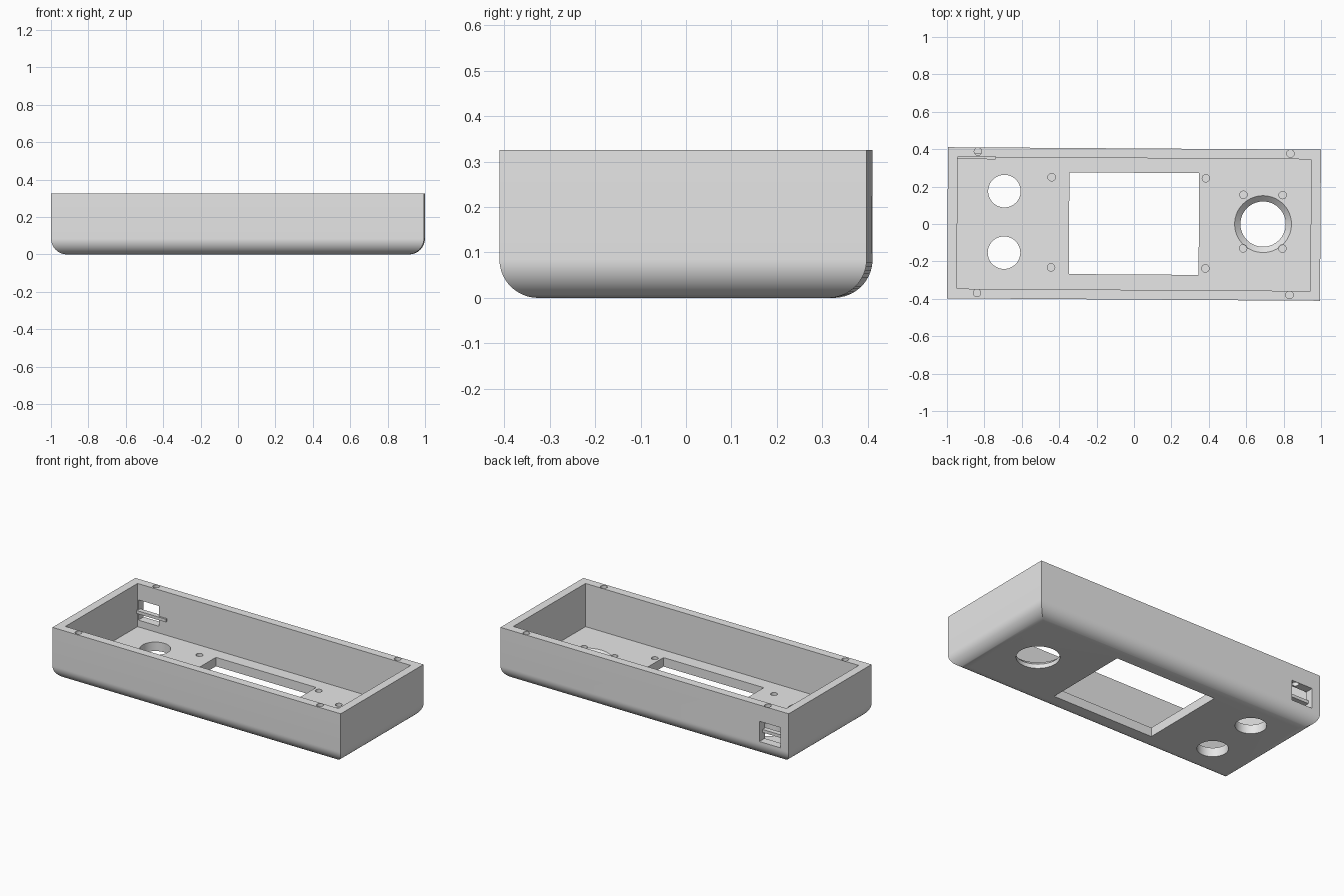
import bpy, bmesh, math

if "Cube" in bpy.data.objects:
    bpy.data.objects.remove(bpy.data.objects["Cube"], do_unlink=True)

HX, HY, TOP = 0.997, 0.404, 0.325      # outer half sizes and height
WALL, FLOOR, ROUND = 0.052, 0.056, 0.085
TILT = -0.0066                         # slight turn of the whole case

grey = bpy.data.materials.new("plain grey")
grey.use_nodes = True
grey.diffuse_color = (0.8, 0.8, 0.8, 1)
grey.node_tree.nodes["Principled BSDF"].inputs["Base Color"].default_value = (0.8, 0.8, 0.8, 1)


def make_object(name, bm):
    bmesh.ops.recalc_face_normals(bm, faces=bm.faces)
    mesh = bpy.data.meshes.new(name)
    bm.to_mesh(mesh)
    bm.free()
    mesh.materials.append(grey)
    obj = bpy.data.objects.new(name, mesh)
    bpy.context.scene.collection.objects.link(obj)
    return obj


def loft(name, rings):
    """Closed solid through matching rings of points."""
    bm = bmesh.new()
    loops = [[bm.verts.new(p) for p in ring] for ring in rings]
    n = len(loops[0])
    for low, high in zip(loops, loops[1:]):
        for i in range(n):
            j = (i + 1) % n
            bm.faces.new((low[i], low[j], high[j], high[i]))
    bm.faces.new(loops[0][::-1])
    bm.faces.new(loops[-1])
    return make_object(name, bm)


def rect(x0, x1, y0, y1, z):
    return [(x0, y0, z), (x1, y0, z), (x1, y1, z), (x0, y1, z)]


def circle(x, y, r, z, n):
    return [(x + r * math.cos(math.tau * i / n), y + r * math.sin(math.tau * i / n), z)
            for i in range(n)]


def box(name, x0, x1, y0, y1, z0, z1):
    return loft(name, [rect(x0, x1, y0, y1, z) for z in (z0, z1)])


def round_hole(name, x, y, profile, n=64):
    """Cutter turned from (radius, height) pairs."""
    return loft(name, [circle(x, y, r, z, n) for r, z in profile])


# Case: rectangular rings that follow a rounded lower edge
rings = []
for step in range(17):
    a = math.pi / 2 * step / 16
    inset = ROUND * (1 - math.sin(a))
    x, y = HX - inset, HY - inset
    rings.append(rect(-x, x, -y, y, ROUND * (1 - math.cos(a))))
rings.append(rect(-HX, HX, -HY, HY, TOP))
case = loft("case_shell", rings)

# Cavity, display window and side port
cutters = [
    box("cavity_cutter", WALL - HX, HX - WALL, WALL - HY, HY - WALL, FLOOR, 0.5),
    box("window_cutter", -0.347, 0.347, -0.27, 0.274, -0.1, 0.1),
    box("port_cutter", -0.94, -0.795, 0.3, 0.5, 0.098, 0.224),
]

# Two plain round openings and one flared opening
for y in (0.171, -0.158):
    cutters.append(round_hole("button_cutter", -0.694, y, [(0.087, -0.1), (0.087, 0.1)]))
cutters.append(round_hole("flared_cutter", 0.69, 0.004,
                          [(0.121, -0.1), (0.121, 0.026), (0.152, FLOOR), (0.152, 0.1)]))

# Blind screw holes: floor by the window, floor by the flared opening, rim
screw_groups = [
    ((-0.442, 0.383), (0.247, -0.235), 0.03, 0.1),
    ((0.584, 0.794), (0.16, -0.126), 0.03, 0.1),
    ((-0.837, 0.834), (0.382, -0.374), 0.22, 0.4),
]
for xs, ys, low, high in screw_groups:
    for x in xs:
        for y in ys:
            cutters.append(round_hole("screw_cutter", x, y, [(0.02, low), (0.02, high)], 24))

# Carve the case
bpy.context.view_layer.objects.active = case
for cutter in cutters:
    mod = case.modifiers.new("cut", "BOOLEAN")
    mod.operation, mod.solver, mod.object = "DIFFERENCE", "EXACT", cutter
    bpy.ops.object.modifier_apply(modifier=mod.name)
    bpy.data.objects.remove(cutter, do_unlink=True)

# Thin bar across the port, on the inner side of the back wall
bar = box("port_bar", WALL - HX, -0.742, HY - WALL - 0.011, HY - 0.032, 0.142, 0.161)

for obj in (case, bar):
    obj.rotation_euler.z = TILT

bpy.ops.object.select_all(action="DESELECT")
case.select_set(True)
bpy.context.view_layer.objects.active = case
bpy.ops.object.shade_smooth_by_angle(angle=math.radians(25))
